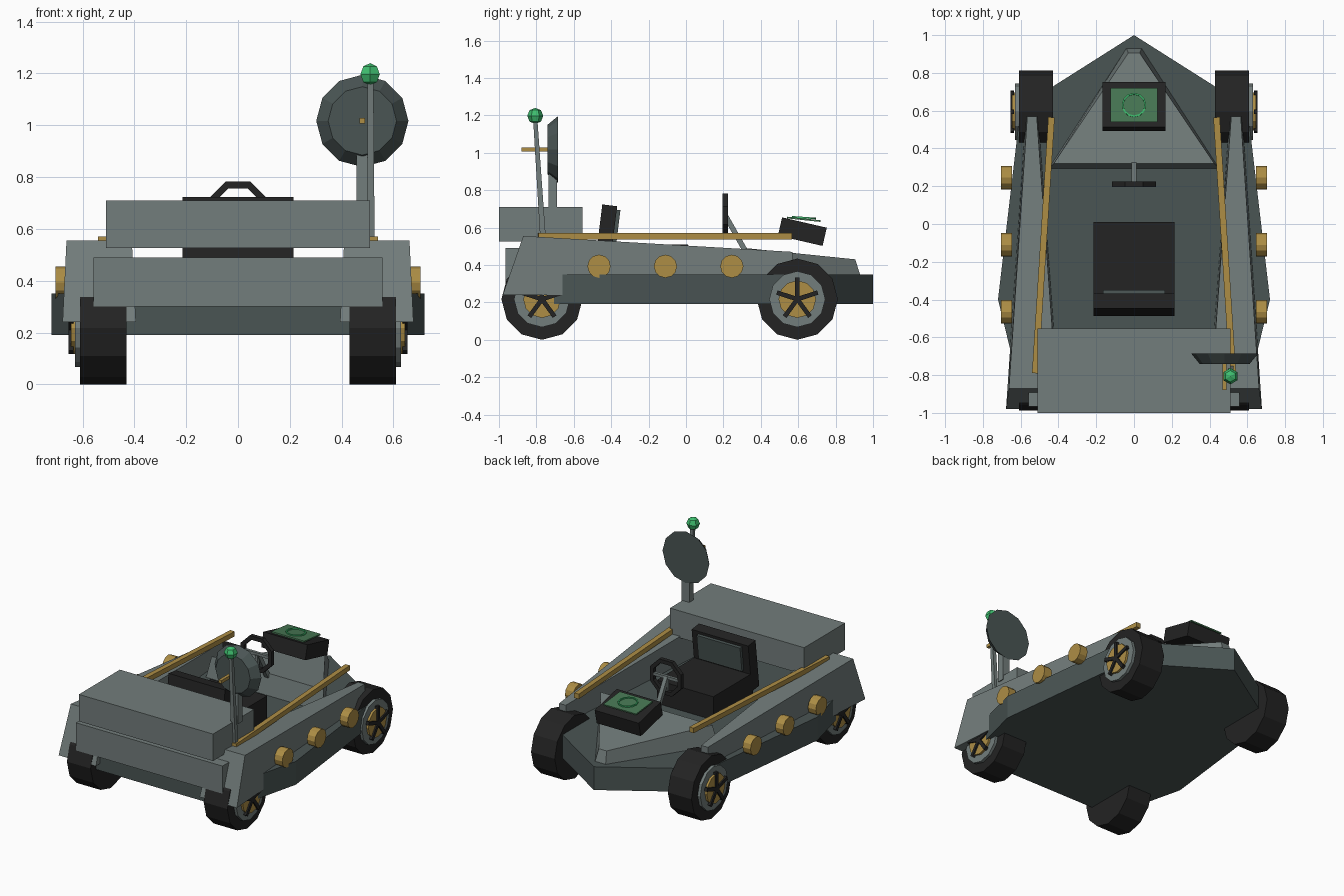
import bpy, bmesh, math
from mathutils import Matrix, Vector, Euler

if "Cube" in bpy.data.objects:
    bpy.data.objects.remove(bpy.data.objects["Cube"])


def material(name, r, g, b):
    m = bpy.data.materials.new(name)
    m.diffuse_color = (r, g, b, 1)
    m.use_nodes = True
    m.node_tree.nodes["Principled BSDF"].inputs["Base Color"].default_value = m.diffuse_color
    return m


HULL = material("dark slate", 0.068, 0.09, 0.088)
PANEL = material("light slate", 0.17, 0.205, 0.2)
BLACK = material("black rubber", 0.017, 0.017, 0.017)
GOLD = material("brass", 0.42, 0.27, 0.06)
GREEN = material("signal green", 0.05, 0.52, 0.16)
SCREEN = material("screen green", 0.065, 0.19, 0.09)


def finish(name, bm, mat, matrix=None):
    if matrix:
        bm.transform(matrix)
    bmesh.ops.recalc_face_normals(bm, faces=bm.faces)
    me = bpy.data.meshes.new(name)
    bm.to_mesh(me)
    bm.free()
    me.materials.append(mat)
    ob = bpy.data.objects.new(name, me)
    bpy.context.collection.objects.link(ob)
    return ob


def place(loc, rot=(0, 0, 0)):
    return Matrix.Translation(loc) @ Euler(rot).to_matrix().to_4x4()


def box(name, loc, size, mat, rot=(0, 0, 0)):
    bm = bmesh.new()
    bmesh.ops.create_cube(bm, size=1)
    bmesh.ops.scale(bm, vec=size, verts=bm.verts)
    return finish(name, bm, mat, place(loc, rot))


def bar(name, a, b, width, mat, taper=1.0, sides=4):
    a, b = Vector(a), Vector(b)
    d = b - a
    bm = bmesh.new()
    bmesh.ops.create_cone(bm, cap_ends=True, segments=sides, radius1=width * 0.707,
                          radius2=width * 0.707 * taper, depth=d.length)
    bm.transform(Matrix.Rotation(math.pi / 4, 4, 'Z'))
    return finish(name, bm, mat, Matrix.Translation((a + b) / 2)
                  @ d.to_track_quat('Z', 'Y').to_matrix().to_4x4())


def disc(name, loc, r1, r2, depth, mat, rot, sides=12):
    bm = bmesh.new()
    bmesh.ops.create_cone(bm, cap_ends=True, segments=sides, radius1=r1, radius2=r2, depth=depth)
    return finish(name, bm, mat, place(loc, rot))


def loft(name, a, b, mat):
    """Solid between two matching closed outlines."""
    bm = bmesh.new()
    va, vb = [bm.verts.new(p) for p in a], [bm.verts.new(p) for p in b]
    bm.faces.new(va)
    bm.faces.new(vb)
    for i in range(len(va)):
        j = (i + 1) % len(va)
        bm.faces.new((va[i], va[j], vb[j], vb[i]))
    return finish(name, bm, mat)


def ring(name, radius, tube, sides, tube_sides, mat, matrix, phase=0.0):
    bm = bmesh.new()
    rows = []
    for i in range(sides):
        a = 2 * math.pi * (i + phase) / sides
        rows.append([bm.verts.new(((radius + tube * math.cos(t)) * math.cos(a),
                                   (radius + tube * math.cos(t)) * math.sin(a),
                                   tube * math.sin(t)))
                     for t in (2 * math.pi * (k + 0.5) / tube_sides for k in range(tube_sides))])
    for i in range(sides):
        p, q = rows[i], rows[(i + 1) % sides]
        for k in range(tube_sides):
            m = (k + 1) % tube_sides
            bm.faces.new((p[k], q[k], q[m], p[m]))
    return finish(name, bm, mat, matrix)


# hull
half = [(0.6, 0.62), (0.72, -0.4), (0.59, -0.93)]
outline = [(0, 1.0)] + half + [(-x, y) for x, y in reversed(half)]
loft("hull", [(x, y, 0.19) for x, y in outline], [(x, y, 0.35) for x, y in outline], HULL)

# bonnet, a tapered wedge
loft("bonnet",
     [(-0.45, 0.295, 0.35), (0.45, 0.295, 0.35), (0.04, 0.93, 0.35), (-0.04, 0.93, 0.35)],
     [(-0.425, 0.32, 0.49), (0.425, 0.32, 0.49), (0.03, 0.905, 0.43), (-0.03, 0.905, 0.43)], PANEL)

# rear boxes
box("upper_box", (0, -0.777, 0.618), (1.02, 0.445, 0.185), PANEL)
box("lower_box", (0, -0.92, 0.395), (1.115, 0.09, 0.19), PANEL)

# side panels, thicker toward the -y end
profile = [(-0.98, 0.24), (-0.87, 0.555), (0.57, 0.47), (0.57, 0.35), (-0.66, 0.35), (-0.66, 0.24)]
for s, side in ((1, "right"), (-1, "left")):
    inner, outer = [], []
    for y, z in profile:
        t = (0.57 - y) / 1.44
        flare = 0.008 if z < 0.4 else 0
        inner.append((s * (0.515 - 0.105 * t - flare), y, z))
        outer.append((s * (0.565 + 0.097 * t + flare), y, z))
    loft(side + "_panel", inner, outer, PANEL)

    # rail and round side knobs
    bar(side + "_rail", (s * 0.523, -0.79, 0.553), (s * 0.437, 0.565, 0.553), 0.034, GOLD)
    for y in (-0.465, -0.11, 0.245):
        disc(side + "_knob", (s * 0.675, y, 0.393), 0.062, 0.062, 0.06, GOLD, (0, math.pi / 2, 0))

    # wheels
    for y, end in ((0.595, "back"), (-0.77, "front")):
        name = side + "_" + end
        rot = (0, math.pi / 2, 0)
        c = 0.217
        disc(name + "_tyre", (s * 0.52, y, c), c, c, 0.18, BLACK, rot)
        disc(name + "_rim", (s * 0.575, y, c), 0.15, 0.15, 0.11, PANEL, rot)
        disc(name + "_hub", (s * 0.59, y, c), 0.1, 0.1, 0.11, GOLD, rot)
        for i in range(5):
            a = 2 * math.pi * i / 5
            box(name + "_spoke", (s * 0.645, y - math.sin(a) * 0.055, c + math.cos(a) * 0.055),
                (0.02, 0.024, 0.12), BLACK, (a, 0, 0))

# seat
box("seat_cushion", (0, -0.205, 0.43), (0.43, 0.43, 0.16), BLACK)
box("seat_back", (0, -0.428, 0.555), (0.43, 0.08, 0.33), BLACK, (math.radians(-7), 0, 0))
box("seat_pad", (0, -0.372, 0.61), (0.33, 0.022, 0.17), HULL, (math.radians(-7), 0, 0))

# steering wheel and column
hub = (0, 0.21, 0.665)
ring("steering_wheel", 0.113, 0.02, 8, 4, BLACK, place(hub, (math.pi / 2, 0, 0)), 0.5)
bar("steering_spoke", (-0.1, 0.21, 0.665), (0.1, 0.21, 0.665), 0.02, PANEL)
bar("steering_lower_spoke", hub, (0, 0.21, 0.565), 0.02, PANEL)
bar("steering_column", hub, (0, 0.32, 0.47), 0.028, PANEL)

# console with screen and ring
box("console", (0, 0.622, 0.578), (0.335, 0.245, 0.1), BLACK, (math.radians(-13), 0, 0))
box("screen", (0, 0.63, 0.644), (0.25, 0.18, 0.009), SCREEN, (math.radians(-6), 0, 0))
ring("screen_ring", 0.06, 0.006, 12, 4, GREEN, place((0, 0.63, 0.653), (math.radians(-4), 0, 0)))

# dish with post and feed
disc("dish", (0.48, -0.713, 1.017), 0.178, 0.132, 0.056, HULL, (math.pi / 2, 0, 0))
box("dish_post", (0.487, -0.713, 0.8), (0.058, 0.045, 0.24), PANEL)
box("dish_feed", (0.48, -0.8, 1.017), (0.022, 0.16, 0.022), GOLD)

# antenna with lamp
bar("antenna", (0.512, -0.765, 0.55), (0.512, -0.806, 1.18), 0.03, PANEL, 0.75)
bm = bmesh.new()
bmesh.ops.create_uvsphere(bm, u_segments=6, v_segments=4, radius=0.043)
finish("antenna_lamp", bm, GREEN, place((0.51, -0.806, 1.197)))
